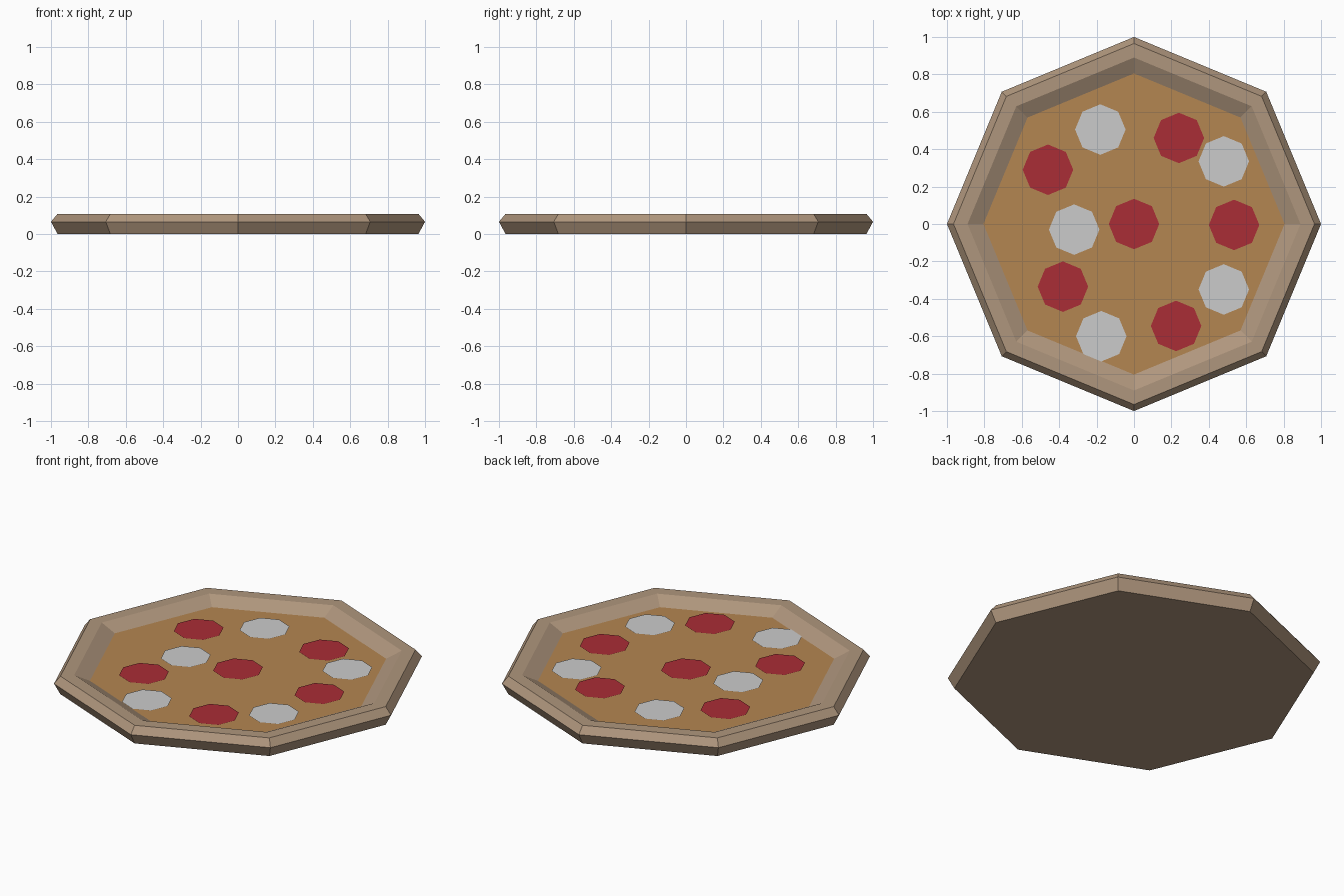
import bpy, bmesh
from math import cos, sin, pi

if "Cube" in bpy.data.objects:
    bpy.data.objects.remove(bpy.data.objects["Cube"])

SIDES = 8


def material(name, color):
    m = bpy.data.materials.new(name)
    m.diffuse_color = (*color, 1)
    m.use_nodes = True
    m.node_tree.nodes["Principled BSDF"].inputs["Base Color"].default_value = m.diffuse_color
    return m


def ring(bm, r, z, x=0, y=0):
    return [bm.verts.new((x + r * cos(2 * pi * i / SIDES),
                          y + r * sin(2 * pi * i / SIDES), z)) for i in range(SIDES)]


def finish(bm, name, mat=None):
    mesh = bpy.data.meshes.new(name)
    bm.to_mesh(mesh)
    bm.free()
    ob = bpy.data.objects.new(name, mesh)
    bpy.context.collection.objects.link(ob)
    if mat:
        mesh.materials.append(mat)
    return ob


def disc(name, r, z, x=0, y=0, mat=None):
    bm = bmesh.new()
    bm.faces.new(ring(bm, r, z, x, y))
    return finish(bm, name, mat)


crust_mat = material("crust_tan", (0.43, 0.305, 0.205))
sauce_mat = material("sauce_brown", (0.456, 0.238, 0.083))
red_mat = material("topping_red", (0.40, 0.026, 0.037))

# Crust: profile from the base, around the bulging rim, down to the filling
profile = [(0.965, 0), (1, 0.065), (0.965, 0.107), (0.89, 0.107), (0.805, 0.066)]
bm = bmesh.new()
rings = [ring(bm, r, z) for r, z in profile]
bm.faces.new(rings[0][::-1])
for a, b in zip(rings, rings[1:]):
    for i in range(SIDES):
        j = (i + 1) % SIDES
        bm.faces.new((a[i], a[j], b[j], b[i]))
finish(bm, "crust", crust_mat)

# Filling surface
disc("filling", 0.805, 0.066, mat=sauce_mat)

# Red slices
for i, (x, y) in enumerate([(0, 0), (0.535, -0.005), (0.24, 0.46), (-0.46, 0.29),
                            (-0.38, -0.335), (0.225, -0.545)]):
    disc(f"red_slice_{i + 1}", 0.135, 0.071, x, y, red_mat)

# Grey slices
for i, (x, y) in enumerate([(-0.18, 0.505), (0.48, 0.335), (-0.32, -0.03),
                            (0.48, -0.35), (-0.175, -0.6)]):
    disc(f"pale_slice_{i + 1}", 0.135, 0.07, x, y)
